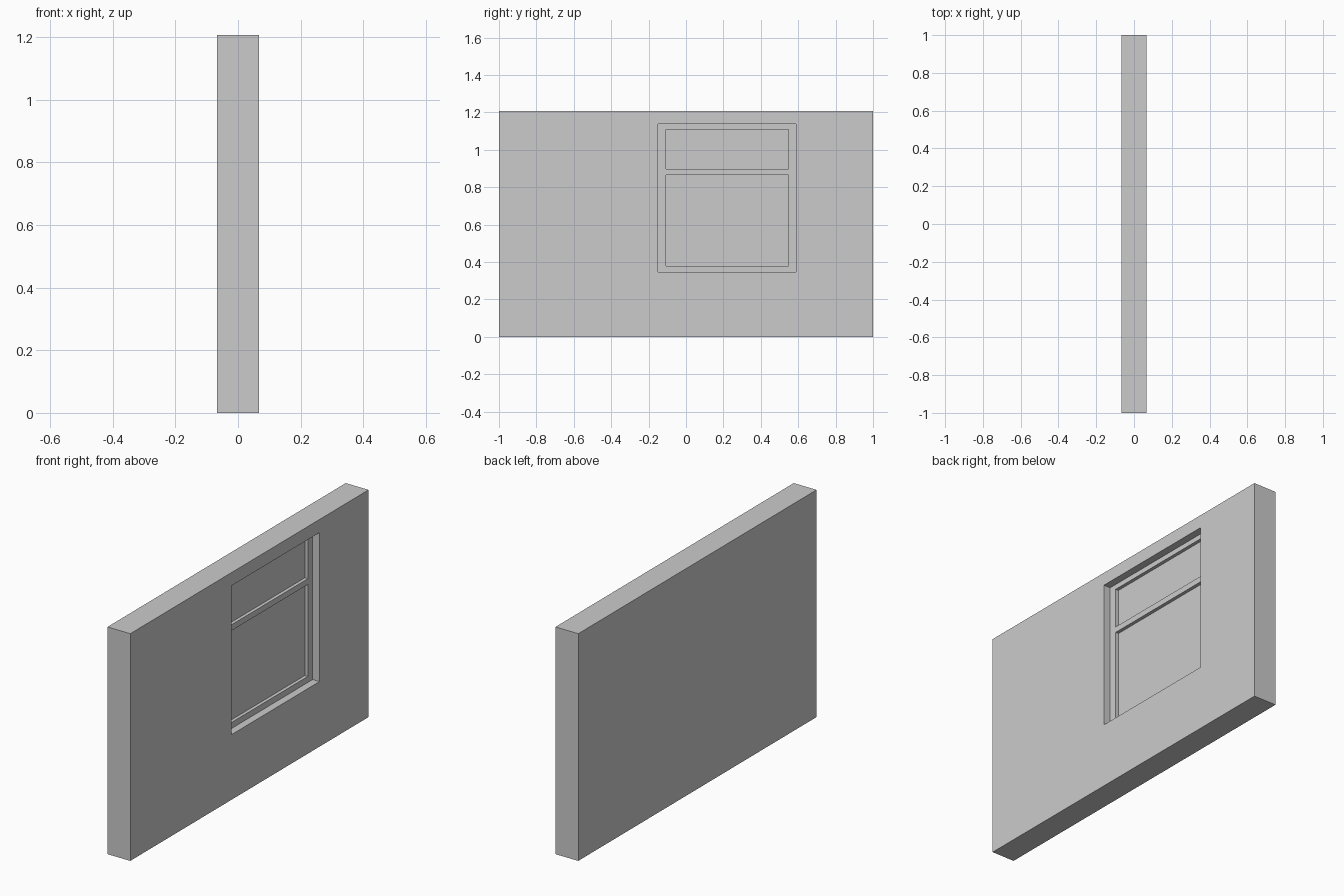
import bpy

if "Cube" in bpy.data.objects:
    bpy.data.objects.remove(bpy.data.objects["Cube"])


def box(name, x, y, z):
    """Box from (min, max) ranges along each axis."""
    bpy.ops.mesh.primitive_cube_add(size=1, location=[sum(r) / 2 for r in (x, y, z)])
    obj = bpy.context.object
    obj.name = name
    obj.scale = [r[1] - r[0] for r in (x, y, z)]
    bpy.ops.object.transform_apply(location=False, rotation=False, scale=True)
    return obj


def cut(target, cutter):
    """Subtract a hidden cutter from the target."""
    mod = target.modifiers.new(cutter.name, 'BOOLEAN')
    mod.operation = 'DIFFERENCE'
    mod.solver = 'EXACT'
    mod.object = cutter
    bpy.context.view_layer.objects.active = target
    bpy.ops.object.modifier_apply(modifier=mod.name)
    bpy.data.objects.remove(cutter)


HALF = 0.067             # half the wall thickness
FRAME_FRONT = 0.027      # frame set back from the wall face
PANE_FRONT = 0.009       # panes set back from the frame
BACK = -0.01
OPEN_Y, OPEN_Z = (-0.15, 0.588), (0.346, 1.137)
PANE_Y = (-0.108, 0.548)
PANES = {"lower": (0.378, 0.866), "upper": (0.897, 1.11)}

# Wall with a blind window recess on the +x face
wall = box("wall", (-HALF, HALF), (-1, 1), (0, 1.207))
cut(wall, box("recess_cutter", (BACK, 0.2), OPEN_Y, OPEN_Z))

# Window frame with two openings
frame = box("window_frame", (BACK, FRAME_FRONT), OPEN_Y, OPEN_Z)
for label, z in PANES.items():
    cut(frame, box(label + "_cutter", (-0.1, 0.1), PANE_Y, z))

# Window panes
for label, z in PANES.items():
    box(label + "_pane", (BACK, PANE_FRONT), PANE_Y, z)
